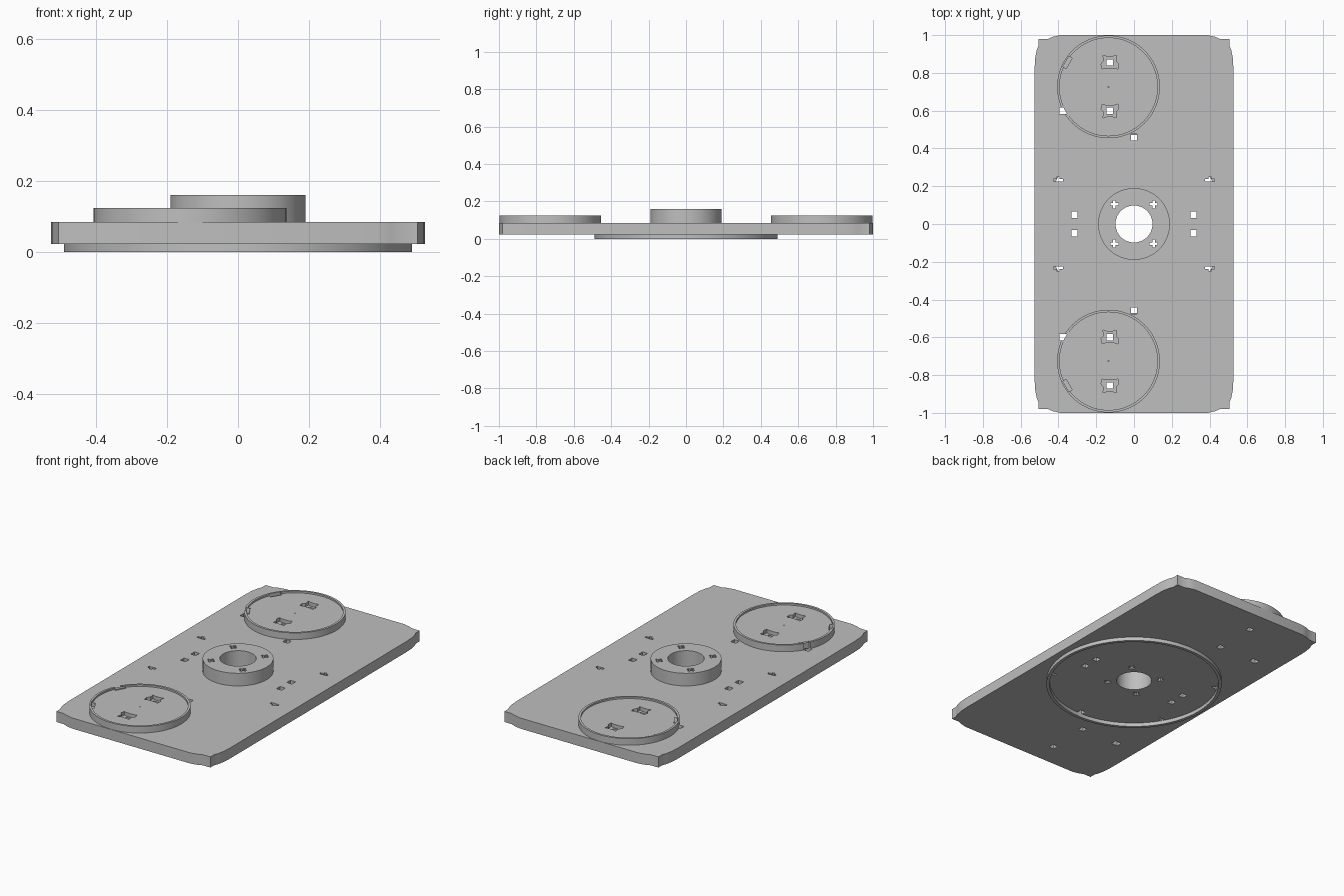
import bpy, bmesh
from math import cos, sin, pi, atan2, radians

cube = bpy.data.objects.get("Cube")
if cube:
    bpy.data.objects.remove(cube, do_unlink=True)

grey = bpy.data.materials.new("light grey")
grey.use_nodes = True
COLOUR = (0.52, 0.52, 0.52, 1)
grey.diffuse_color = COLOUR
grey.node_tree.nodes["Principled BSDF"].inputs["Base Color"].default_value = COLOUR


def circle(x, y, r, n=96):
    return [(x + r * cos(2 * pi * i / n), y + r * sin(2 * pi * i / n)) for i in range(n)]


def rect(x, y, w, h, angle=0):
    c, s = cos(angle), sin(angle)
    corners = [(-w / 2, -h / 2), (w / 2, -h / 2), (w / 2, h / 2), (-w / 2, h / 2)]
    return [(x + a * c - b * s, y + a * s + b * c) for a, b in corners]


def four_way(quarter):
    """Mirror an outline of the +x +y quarter into a closed outline."""
    right = [(x, -y) for x, y in reversed(quarter)] + quarter
    return right + [(-x, y) for x, y in reversed(right)]


def plus(x, y, a=0.021, b=0.007):
    return [(x + u, y + v) for u, v in four_way([(a, b), (b, b), (b, a)])]


def tee(x, y, side):
    half = [(0.025, -0.008), (0.025, 0.006), (0.008, 0.006), (0.008, 0.018)]
    outline = half + [(-u, v) for u, v in reversed(half)]
    return [(x + u, y + side * v) for u, v in outline]


def socket(x, y, out):
    """Pocket outline that flares toward the disc centre."""
    half = [(0.022, -0.028), (0.042, -0.034), (0.046, -0.008), (0.032, 0.008), (0.036, 0.038),
            (0.016, 0.032)]
    return [(x + u, y + out * v) for u, v in half + [(-u, v) for u, v in reversed(half)]]


def prism(name, outlines, z0, z1):
    """Extrude one or more flat outlines between two heights."""
    bm = bmesh.new()
    for pts in outlines:
        low = [bm.verts.new((x, y, z0)) for x, y in pts]
        high = [bm.verts.new((x, y, z1)) for x, y in pts]
        bm.faces.new(low)
        bm.faces.new(high)
        for i in range(len(pts)):
            j = (i + 1) % len(pts)
            bm.faces.new((low[i], low[j], high[j], high[i]))
    bmesh.ops.recalc_face_normals(bm, faces=bm.faces)
    mesh = bpy.data.meshes.new(name)
    bm.to_mesh(mesh)
    bm.free()
    mesh.materials.append(grey)
    obj = bpy.data.objects.new(name, mesh)
    bpy.context.collection.objects.link(obj)
    return obj


def carve(obj, *cutters):
    """Subtract the cutters, then bake and smooth the round walls."""
    for cutter in cutters:
        mod = obj.modifiers.new("cut", "BOOLEAN")
        mod.operation = "DIFFERENCE"
        mod.solver = "EXACT"
        mod.object = cutter
    bpy.context.view_layer.update()
    graph = bpy.context.evaluated_depsgraph_get()
    mesh = bpy.data.meshes.new_from_object(obj.evaluated_get(graph))
    obj.modifiers.clear()
    obj.data = mesh
    mesh.shade_smooth()
    mesh.set_sharp_from_angle(angle=radians(30))


SIDES = (-1, 1)
DISC_X, DISC_Y, DISC_R = -0.135, 0.726, 0.272
INNER, OUTER = 0.6, 0.855          # socket rows on each disc

# Holes that run through the whole stack
holes = [circle(0, 0, 0.098)]
for s in SIDES:
    holes.append(rect(0, s * 0.46, 0.034, 0.034))
    holes.append(rect(-0.374, s * INNER, 0.042, 0.034))
    holes += [rect(-0.128, s * y, 0.034, 0.034) for y in (INNER, OUTER)]
    for t in SIDES:
        holes.append(rect(t * 0.315, s * 0.048, 0.034, 0.034))
        holes.append(plus(t * 0.104, s * 0.104))
        holes.append(tee(t * 0.402, s * 0.232, s))
through = prism("hole_cutter", holes, -0.1, 0.3)

# Base plate with stepped, scooped corners
corner = [(0.526, 0.83), (0.523, 0.88), (0.515, 0.92), (0.505, 0.945), (0.505, 0.98),
          (0.455, 0.98), (0.43, 0.991), (0.39, 1.0)]
plate = prism("base_plate", [four_way(corner)], 0.022, 0.085)
carve(plate, through)

# Thin ring under the plate
ring = prism("bottom_ring", [circle(0, 0, 0.49, 128)], 0, 0.022)
ring_cut = prism("ring_cutter", [circle(0, 0, 0.472, 128)], -0.1, 0.1)
carve(ring, ring_cut)

# Central hub
hub = prism("centre_hub", [circle(0, 0, 0.19)], 0.085, 0.16)
carve(hub, through)
helpers = [through, ring_cut]

# Two rimmed discs with sockets, slots and clips
for s, label in ((-1, "front"), (1, "back")):
    cy = s * DISC_Y
    disc = prism(label + "_disc", [circle(DISC_X, cy, DISC_R)], 0.085, 0.124)
    recess = prism("recess_cutter", [circle(DISC_X, cy, DISC_R - 0.013)], 0.114, 0.3)
    slot_y = s * OUTER
    slope = atan2(slot_y - cy, -0.352 - DISC_X)
    pockets = prism("pocket_cutter", [
        socket(-0.128, s * INNER, -s), socket(-0.128, s * OUTER, s),
        rect(-0.352, slot_y, 0.02, 0.065, slope),
        circle(DISC_X, cy, 0.003, 12)], 0.092, 0.3)
    carve(disc, recess, pockets, through)
    helpers += [recess, pockets]
    clip_y = s * INNER
    slope = atan2(clip_y - cy, -0.352 - DISC_X)
    prism(label + "_clip", [rect(-0.354, clip_y, 0.018, 0.065, slope)], 0.085, 0.12)

for obj in helpers:
    bpy.data.objects.remove(obj, do_unlink=True)
